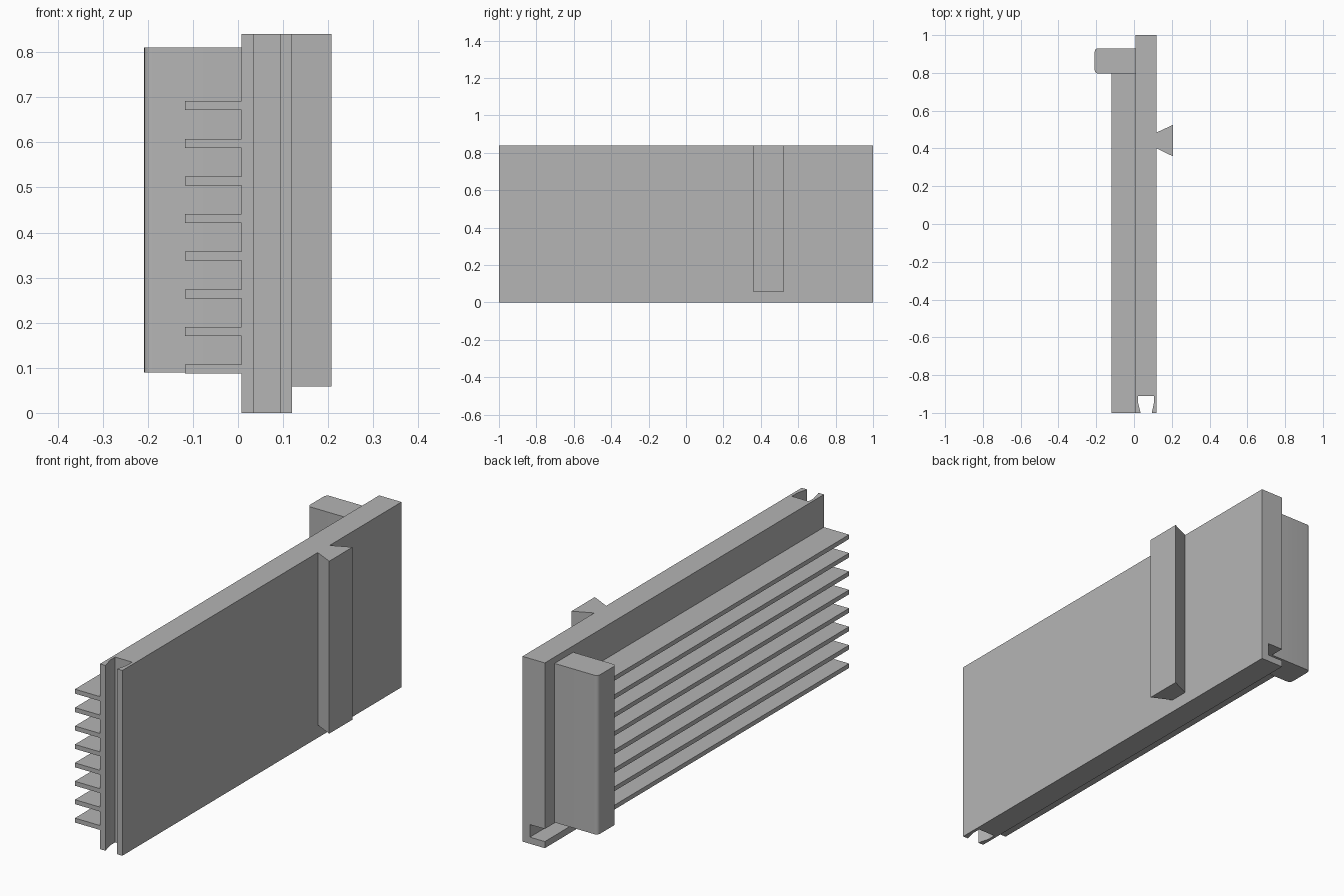
import bpy
import bmesh

cube = bpy.data.objects.get("Cube")
if cube:
    bpy.data.objects.remove(cube, do_unlink=True)

grey = bpy.data.materials.new("plain grey")
grey.use_nodes = True
colour = (0.46, 0.46, 0.46, 1)
grey.diffuse_color = colour
grey.node_tree.nodes["Principled BSDF"].inputs["Base Color"].default_value = colour


def extrude_profile(name, outline, bottom, top, rounded=None):
    """Raise an xy outline from bottom to top, optionally rounding some upright edges."""
    bm = bmesh.new()
    face = bm.faces.new([bm.verts.new((x, y, bottom)) for x, y in outline])
    raised = bmesh.ops.extrude_face_region(bm, geom=[face])["geom"]
    bmesh.ops.translate(bm, vec=(0, 0, top - bottom),
                        verts=[v for v in raised if isinstance(v, bmesh.types.BMVert)])
    if rounded:
        limit, radius = rounded
        edges = [e for e in bm.edges
                 if abs(e.verts[0].co.z - e.verts[1].co.z) > 0.1
                 and e.verts[0].co.x < limit]
        bmesh.ops.bevel(bm, geom=edges, offset=radius, segments=5,
                        profile=0.5, affect="EDGES")
    bmesh.ops.recalc_face_normals(bm, faces=bm.faces[:])
    mesh = bpy.data.meshes.new(name)
    bm.to_mesh(mesh)
    bm.free()
    mesh.materials.append(grey)
    obj = bpy.data.objects.new(name, mesh)
    bpy.context.collection.objects.link(obj)
    return obj


def rectangle(x0, x1, y0, y1):
    return [(x0, y0), (x1, y0), (x1, y1), (x0, y1)]


inner, outer, height = 0.008, 0.12, 0.84

# Upright panel with a narrowing slot in its front end
panel = extrude_profile("panel", [
    (inner, -1), (0.035, -1), (0.021, -0.945), (0.021, -0.91),
    (0.106, -0.91), (0.106, -0.945), (0.094, -1), (outer, -1),
    (outer, 1), (inner, 1)], 0, height)

# Channel in the lower rear corner of the panel
cutter = extrude_profile("channel_cutter", rectangle(-0.05, 0.083, 0.8, 1.1), 0.03, 0.087)
cutter.hide_render = True
cutter.hide_viewport = True
cutter.display_type = "WIRE"
cut = panel.modifiers.new("channel", "BOOLEAN")
cut.operation = "DIFFERENCE"
cut.solver = "EXACT"
cut.object = cutter

# Dovetail rail on the outer side
extrude_profile("dovetail_rail", [
    (outer - 0.002, 0.401), (0.207, 0.358), (0.207, 0.525), (outer - 0.002, 0.484)],
    0.058, height)

# Rounded post on the inner side
post = extrude_profile("post", rectangle(-0.208, inner, 0.797, 0.93),
                       0.09, 0.811, rounded=(-0.1, 0.017))
bpy.ops.object.select_all(action="DESELECT")
post.select_set(True)
bpy.context.view_layer.objects.active = post
bpy.ops.object.shade_smooth_by_angle()

# Row of thin horizontal fins
for i in range(8):
    z = 0.087 + i * 0.0835
    extrude_profile(f"fin_{i + 1}", rectangle(-0.118, inner, -1, 0.8), z, z + 0.02)
